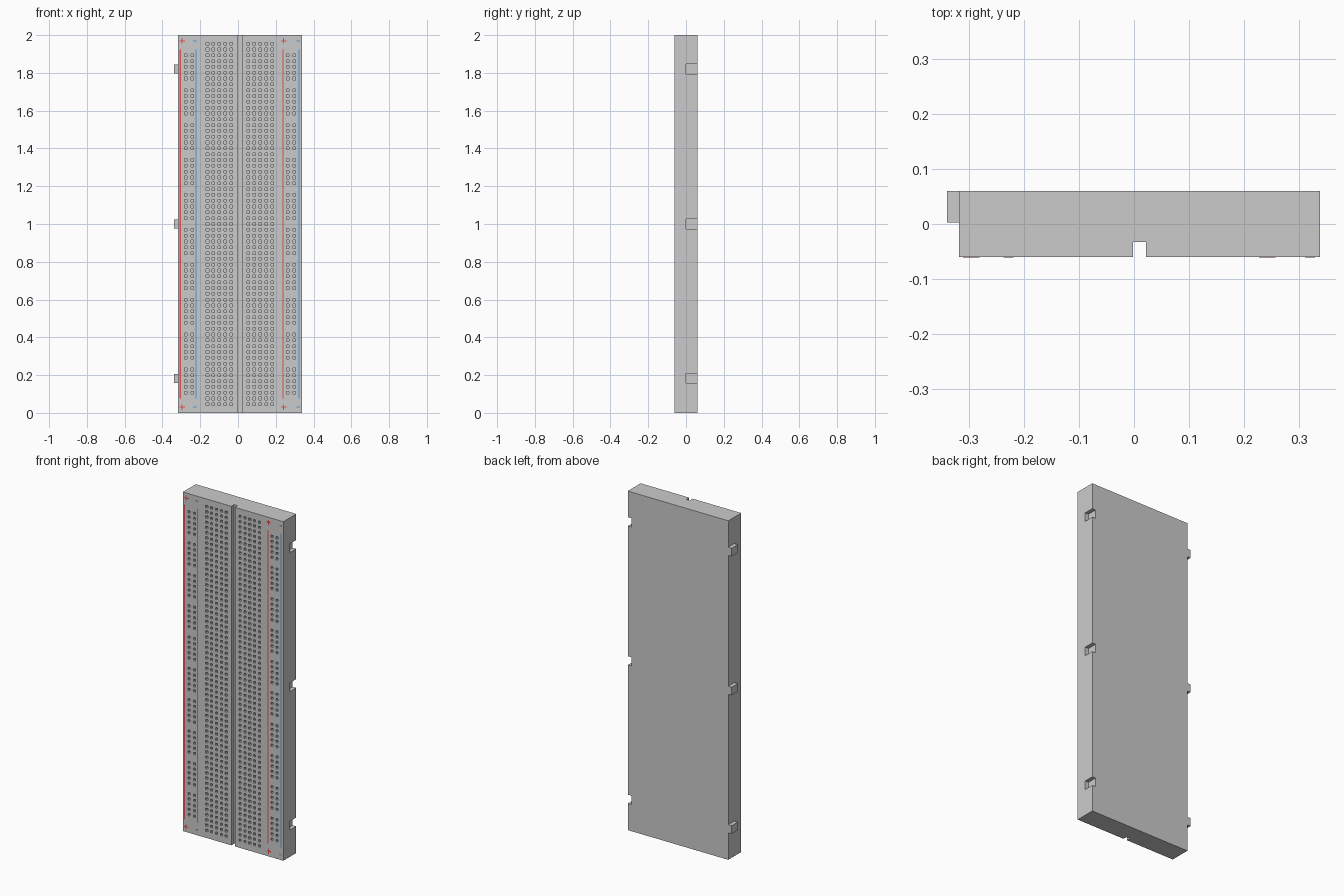
import bpy, bmesh
from mathutils import Matrix, Vector

if "Cube" in bpy.data.objects:
    bpy.data.objects.remove(bpy.data.objects["Cube"])

X0, X1 = -0.318, 0.338          # body sides
YF, YB = -0.06, 0.06            # front and back
CX = (X0 + X1) / 2
PITCH, HALF, DEPTH = 0.0308, 0.007, 0.04
GROOVE_HALF, GROOVE_Y = 0.0115, -0.033
LATCH_Z = (0.183, 1.0, 1.82)


def material(name, color):
    m = bpy.data.materials.new(name)
    m.diffuse_color = color
    m.use_nodes = True
    m.node_tree.nodes["Principled BSDF"].inputs["Base Color"].default_value = m.diffuse_color
    return m


def finish(bm, name, mat=None):
    bmesh.ops.recalc_face_normals(bm, faces=bm.faces[:])
    me = bpy.data.meshes.new(name)
    bm.to_mesh(me)
    bm.free()
    ob = bpy.data.objects.new(name, me)
    bpy.context.collection.objects.link(ob)
    if mat:
        me.materials.append(mat)
    return ob


def boxes(name, spans, mat=None):
    """One object made of boxes given as (x0, x1, y0, y1, z0, z1)."""
    bm = bmesh.new()
    for a, b, c, d, e, f in spans:
        m = Matrix.Translation(((a + b) / 2, (c + d) / 2, (e + f) / 2))
        m = m @ Matrix.Diagonal((b - a, d - c, f - e, 1))
        bmesh.ops.create_cube(bm, size=1, matrix=m)
    return finish(bm, name, mat)


# Socket columns: terminal fields either side of the groove, rails outside
terminal_off = [0.045 + 0.0317 * i for i in range(5)]
rail_off = [0.253, 0.287]
columns = sorted((CX + s * o, o in rail_off)
                 for s in (-1, 1) for o in terminal_off + rail_off)

# Front profile across the width, marking which segments hold sockets
profile, kind = [(X0, YF)], {}
groove_done = False
for x, is_rail in columns:
    if x > CX and not groove_done:
        profile += [(CX - GROOVE_HALF, YF), (CX - GROOVE_HALF, GROOVE_Y),
                    (CX + GROOVE_HALF, GROOVE_Y), (CX + GROOVE_HALF, YF)]
        groove_done = True
    kind[len(profile)] = is_rail
    profile += [(x - HALF, YF), (x + HALF, YF)]
profile.append((X1, YF))

levels = [0.0]
for i in range(-31, 32):
    z = 1 + i * PITCH
    levels += [z - HALF, z + HALF]
levels.append(2.0)


def has_socket(seg, band):
    if seg not in kind or band % 2 == 0:
        return False
    row = (band - 1) // 2 - 31 + 29     # rails: ten groups of five
    return not kind[seg] or (0 <= row <= 58 and row % 6 != 5)


# Body with recessed sockets
bm = bmesh.new()
grid = [[bm.verts.new((x, y, z)) for x, y in profile] for z in levels]
for j in range(len(levels) - 1):
    for k in range(len(profile) - 1):
        quad = [grid[j][k], grid[j][k + 1], grid[j + 1][k + 1], grid[j + 1][k]]
        if has_socket(k, j):
            deep = [bm.verts.new(v.co + Vector((0, DEPTH, 0))) for v in quad]
            for i in range(4):
                n = (i + 1) % 4
                bm.faces.new((quad[i], quad[n], deep[n], deep[i]))
            quad = deep
        bm.faces.new(quad)
bl, br, tr, tl = [bm.verts.new((x, YB, z)) for x, z in
                  ((X0, 0), (X1, 0), (X1, 2), (X0, 2))]
bm.faces.new((bl, br, tr, tl))
bm.faces.new([r[0] for r in grid] + [tl, bl])
bm.faces.new([r[-1] for r in grid] + [tr, br])
bm.faces.new(grid[0] + [br, bl])
bm.faces.new(grid[-1] + [tr, tl])
body = finish(bm, "board_body")

# Latch slots on the right side
cutter = boxes("slot_cutter", [(X1 - 0.023, X1 + 0.05, 0.001, YB + 0.05,
                                z - 0.026, z + 0.026) for z in LATCH_Z])
cutter.hide_render = True
mod = body.modifiers.new("slots", 'BOOLEAN')
mod.operation = 'DIFFERENCE'
mod.solver = 'EXACT'
mod.object = cutter
bpy.context.view_layer.objects.active = body
bpy.ops.object.modifier_apply(modifier="slots")
bpy.data.objects.remove(cutter)

# Latch tabs on the left side
boxes("latch_tabs", [(X0 - 0.022, X0 + 0.002, 0.003, YB, z - 0.024, z + 0.024)
                     for z in LATCH_Z])

# Printed rail stripes and polarity marks
red = material("red_print", (0.8, 0.08, 0.08, 1))
blue = material("blue_print", (0.05, 0.35, 0.8, 1))


def bar(x, z, w, h):
    return (x - w / 2, x + w / 2, YF - 0.0008, YF + 0.002, z - h / 2, z + h / 2)


for side, rx, bx, px, mx in (("left", -0.306, -0.222, -0.296, -0.228),
                             ("right", 0.239, 0.322, 0.242, 0.320)):
    boxes(side + "_positive_stripe", [bar(rx, 1.0, 0.006, 1.85)], red)
    boxes(side + "_negative_stripe", [bar(bx, 1.0, 0.006, 1.85)], blue)
    boxes(side + "_plus_marks", [b for z in (0.03, 1.97) for b in
                                 (bar(px, z, 0.03, 0.005), bar(px, z, 0.005, 0.03))], red)
    boxes(side + "_minus_marks", [bar(mx, z, 0.018, 0.005) for z in (0.03, 1.97)], blue)
